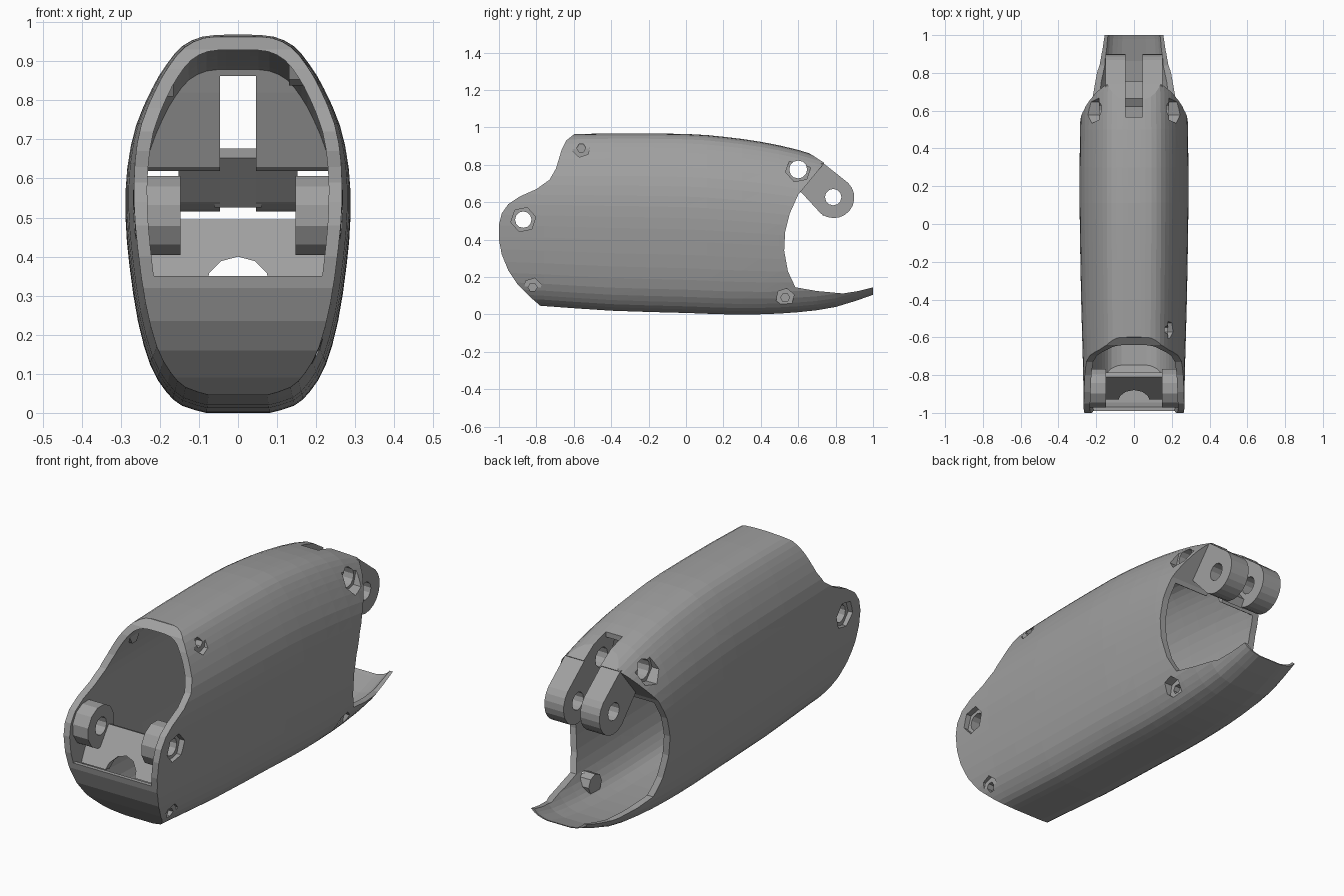
import bpy, bmesh, math

if "Cube" in bpy.data.objects:
    bpy.data.objects.remove(bpy.data.objects["Cube"])

# ---------- helpers ----------
def make(name, rings):
    """Closed, triangulated solid skinned through equal-length point rings."""
    bm = bmesh.new()
    vs = [[bm.verts.new(p) for p in r] for r in rings]
    n = len(vs[0])
    for a, b in zip(vs, vs[1:]):
        for i in range(n):
            bm.faces.new((a[i], a[(i + 1) % n], b[(i + 1) % n], b[i]))
    bm.faces.new(vs[0])
    bm.faces.new(vs[-1][::-1])
    bmesh.ops.triangulate(bm, faces=bm.faces[:])
    bmesh.ops.recalc_face_normals(bm, faces=bm.faces[:])
    if bm.calc_volume(signed=True) < 0:
        bmesh.ops.reverse_faces(bm, faces=bm.faces[:])
    me = bpy.data.meshes.new(name)
    bm.to_mesh(me)
    bm.free()
    ob = bpy.data.objects.new(name, me)
    bpy.context.collection.objects.link(ob)
    return ob

def prism(name, pts, x0, x1):
    """Side profile (y, z) extruded along x."""
    return make(name, [[(x, y, z) for y, z in pts] for x in (x0, x1)])

def disc(y, z, r, n=16, a0=0.0):
    return [(y + r * math.cos(a0 + 2 * math.pi * i / n),
             z + r * math.sin(a0 + 2 * math.pi * i / n)) for i in range(n)]

def boolean(ob, tool, op='DIFFERENCE'):
    m = ob.modifiers.new(op, 'BOOLEAN')
    m.operation, m.object, m.solver = op, tool, 'MANIFOLD'
    bpy.context.view_layer.objects.active = ob
    bpy.ops.object.modifier_apply(modifier=m.name)
    bpy.data.objects.remove(tool, do_unlink=True)

def refine(pts):
    """Add one smooth in-between point per span."""
    out = []
    for i in range(len(pts) - 1):
        p, q, r, s = pts[max(i - 1, 0)], pts[i], pts[i + 1], pts[min(i + 2, len(pts) - 1)]
        out += [q, tuple((9 * (b + c) - a - d) / 16 for a, b, c, d in zip(p, q, r, s))]
    return out + [pts[-1]]

# cross-section: (height fraction, width fraction)
SECTION = refine([(0, .28), (.02, .5), (.06, .645), (.13, .78), (.25, .89), (.4, .965),
                  (.53, 1), (.65, .985), (.76, .91), (.86, .765), (.92, .645),
                  (.97, .5), (.995, .32), (1, .12)])
# stations along the body: y, bottom, top, half width
STATIONS = refine([(-1.05, .06, .955, .265), (-.76, .045, .96, .27), (-.4, .02, .968, .28),
                   (0, .008, .965, .287), (.2, .001, .95, .288), (.4, .001, .923, .287),
                   (.6, .012, .88, .283), (.8, .04, .82, .27), (1.0, .105, .79, .242),
                   (1.1, .14, .77, .235)])

def loft(name, t, stretch):
    rings = []
    for y, b, top, w in STATIONS:
        b, top, w = b + t * .85, top - t, w - t
        half = [(w * f, b + (top - b) * h) for h, f in SECTION]
        full = half + [(-x, z) for x, z in reversed(half)]
        rings.append([(x, y * stretch, z) for x, z in full])
    return make(name, rings)

# ---------- outer body trimmed to the side profile ----------
shell = loft("finger_shell", 0, 1.0)
outline = [(-.76, .03), (-.83, .09), (-.9, .16), (-.95, .235), (-.985, .32), (-1, .4),
           (-1, .48), (-.985, .54), (-.95, .59), (-.89, .63), (-.8, .67), (-.73, .72),
           (-.695, .78), (-.665, .88), (-.64, .93), (-.6, .962), (-.58, 1.05),
           (.6, 1.05), (.65, .868), (.74, .81), (.6, .64), (.555, .54), (.53, .44),
           (.525, .34), (.545, .23), (.585, .145), (.7, .125), (.84, .112), (.92, .125),
           (1, .145), (1, -.1), (-.76, -.1)]
boolean(shell, prism("outline", outline, -.5, .5), 'INTERSECT')

# ---------- cavity, with the inner features left standing ----------
cavity = loft("cavity", .035, 1.08)
inner = [(-1.4, .36), (-.97, .35), (-.945, .29), (-.87, .185), (-.75, .075), (-.68, -.05),
         (1.4, -.1), (1.4, 1.2), (-1.4, 1.2)]
boolean(cavity, prism("inner_outline", inner, -.5, .5), 'INTERSECT')

# rear hinge block
block = [(.45, .96), (.5, .82), (.575, .63), (.62, .6), (.82, .78), (.82, .96)]
boolean(cavity, prism("hinge_block", block, -.4, .4))

# slanted cross plate with an arch, behind the front joint
plate = prism("cross_plate", [(-.81, .495), (-.785, .485), (-.895, .32), (-.93, .33)], -.4, .4)
arch = make("arch", [[(x, y, z) for x, z in disc(0, .315, .085, 12)] for y in (-1.1, -.7)])
boolean(plate, arch)
boolean(cavity, plate)

# front joint bosses
for s in (-1, 1):
    boolean(cavity, prism("joint_boss", disc(-.87, .505, .105, 12, .26), s * .147, s * .4))

# screw bosses, right side only: y, z, outer face x; and a stop block opposite the upper one
SCREWS = [(-.56, .89, .18), (-.82, .145, .2), (.53, .09, .18)]
for y, z, x in SCREWS:
    boolean(cavity, prism("screw_boss", disc(y, z, .052, 8), x - .05, .4))
boolean(cavity, prism("stop_block", disc(-.58, .84, .035, 6), -.4, -.165))
boolean(shell, cavity)

# ---------- rear lugs ----------
lug_pts = [(.605, .665), (.72, .54)]
lug_pts += [(.79 + .11 * math.cos(math.radians(a)), .625 + .11 * math.sin(math.radians(a)))
            for a in range(-125, 50, 17)]
lug_pts += [(.735, .808), (.66, .8)]
boolean(shell, prism("rear_lugs", lug_pts, -.152, .152), 'UNION')

# slot between the lugs, running through the hinge block, and the low bridge joining them
slot = [(.3, .66), (.57, .6), (.575, .42), (1.1, .42), (1.1, 1.1), (.57, 1.1), (.565, .862), (.3, .862)]
boolean(shell, prism("lug_slot", slot, -.046, .046))
boolean(shell, prism("lug_bridge", [(.62, .652), (.735, .526), (.755, .565), (.665, .677)],
                     -.06, .06), 'UNION')

# ---------- pin holes and hexagonal pockets ----------
for y, z, r in [(-.87, .507, .044), (.6, .775, .048), (.787, .627, .044)]:
    boolean(shell, prism("pin_hole", disc(y, z, r, 12), -.6, .6))
for s in (-1, 1):
    for y, z, r, x in [(-.87, .507, .068, .24), (.6, .775, .069, .185)]:
        boolean(shell, prism("hex_pocket", disc(y, z, r, 6, .2), s * x, s * .6))

# ---------- screw seats on the right side ----------
for y, z, x in SCREWS:
    boolean(shell, prism("screw_pocket", disc(y, z, .05, 6, .3), x, .6))
    boolean(shell, prism("screw_hole", disc(y, z, .024, 6), x - .035, .6))

# dark grey finish
mat = bpy.data.materials.new("dark_grey")
mat.diffuse_color = (.35, .35, .35, 1)
mat.use_nodes = True
mat.node_tree.nodes["Principled BSDF"].inputs["Base Color"].default_value = mat.diffuse_color
shell.data.materials.clear()
shell.data.materials.append(mat)
for p in shell.data.polygons:
    p.use_smooth, p.material_index = False, 0
